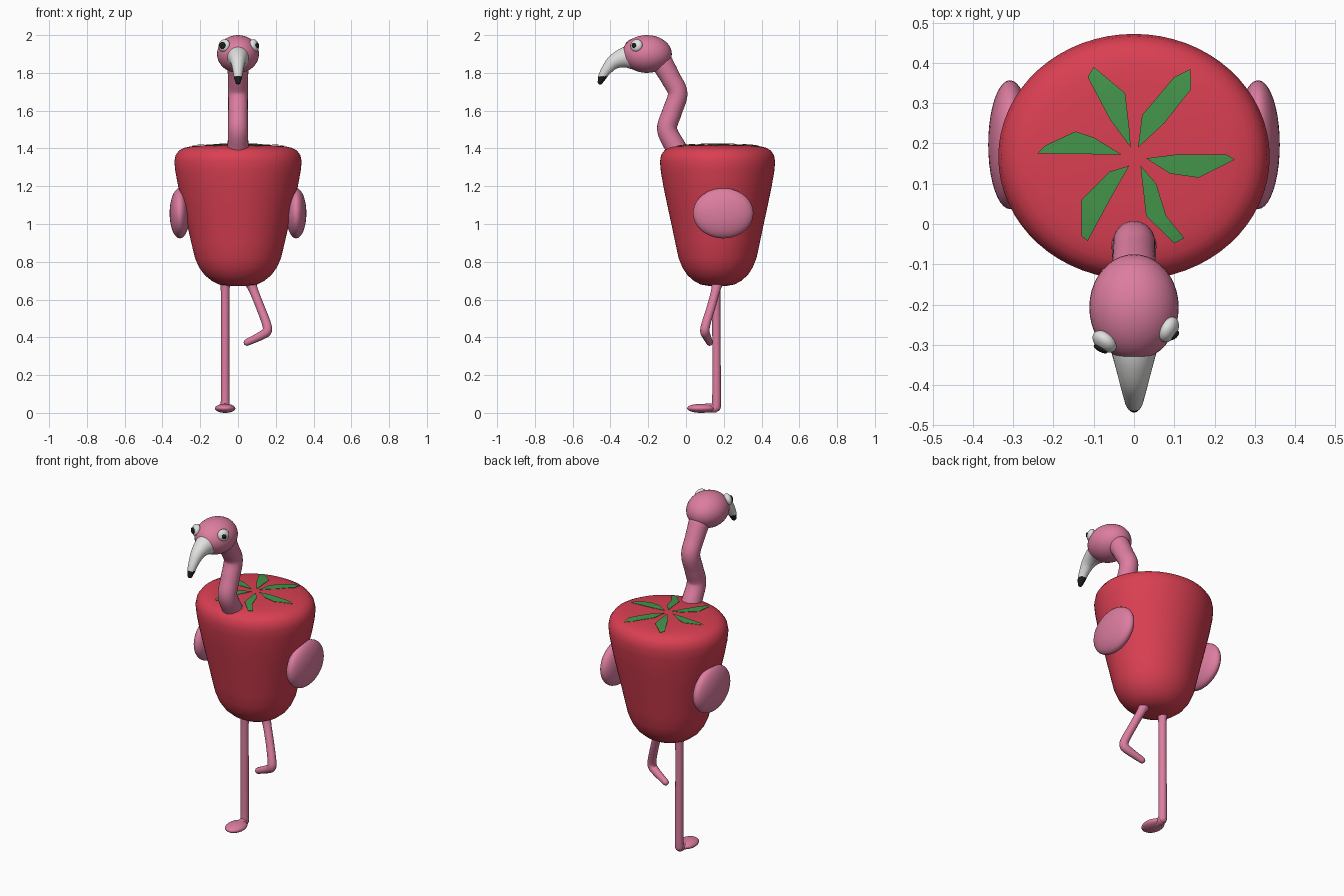
import bpy, bmesh, math
from mathutils import Vector, Matrix

if "Cube" in bpy.data.objects:
    bpy.data.objects.remove(bpy.data.objects["Cube"])


def material(name, rgb):
    m = bpy.data.materials.new(name)
    m.diffuse_color = (*rgb, 1)
    m.use_nodes = True
    m.node_tree.nodes["Principled BSDF"].inputs["Base Color"].default_value = m.diffuse_color
    return m


RED = material("pepper red", (0.70, 0.05, 0.085))
PINK = material("flamingo pink", (0.72, 0.205, 0.35))
GREEN = material("leaf green", (0.058, 0.30, 0.07))
WHITE = material("beak white", (0.75, 0.75, 0.74))
BLACK = material("black", (0.012, 0.012, 0.012))


def finish(name, bm, *mats):
    bmesh.ops.recalc_face_normals(bm, faces=bm.faces)
    me = bpy.data.meshes.new(name)
    bm.to_mesh(me)
    bm.free()
    for m in mats:
        me.materials.append(m)
    for p in me.polygons:
        p.use_smooth = True
    ob = bpy.data.objects.new(name, me)
    bpy.context.collection.objects.link(ob)
    return ob


def loft(bm, rings):
    """Skin a list of point rings and close both ends."""
    vs = [[bm.verts.new(p) for p in r] for r in rings]
    n = len(vs[0])
    for a, b in zip(vs, vs[1:]):
        for i in range(n):
            bm.faces.new((a[i], a[(i + 1) % n], b[(i + 1) % n], b[i]))
    bm.faces.new(vs[0])
    bm.faces.new(vs[-1])


def catmull(pts, steps=6):
    pts = [Vector(p) for p in pts]
    ext = [2 * pts[0] - pts[1]] + pts + [2 * pts[-1] - pts[-2]]
    out = []
    for a, b, c, d in zip(ext, ext[1:], ext[2:], ext[3:]):
        for s in range(steps):
            t = s / steps
            out.append(0.5 * (2 * b + (c - a) * t + (2 * a - 5 * b + 4 * c - d) * t * t
                              + (3 * b - a - 3 * c + d) * t ** 3))
    return out + [pts[-1]]


def tube(name, pts, mats, sides=24):
    """Tube through (x, y, z, radius) points with a rounded far end."""
    path = catmull(pts)
    pos = [p.to_3d() for p in path]
    rad = [p[3] for p in path]
    end, r, d = pos[-1], rad[-1], (pos[-1] - pos[-2]).normalized()
    for k in range(1, 5):
        a = k * math.pi / 2 / 4.3
        pos.append(end + d * r * math.sin(a))
        rad.append(r * math.cos(a))
    rings, u = [], None
    for i, p in enumerate(pos):
        t = (pos[min(i + 1, len(pos) - 1)] - pos[max(i - 1, 0)]).normalized()
        if u is None:
            u = t.orthogonal()
        u = (u - t * u.dot(t)).normalized()
        v = t.cross(u)
        rings.append([p + rad[i] * (u * math.cos(2 * math.pi * k / sides)
                                    + v * math.sin(2 * math.pi * k / sides))
                      for k in range(sides)])
    bm = bmesh.new()
    loft(bm, rings)
    return finish(name, bm, *mats)


def ellipsoid(name, centre, radii, mat, axis=None, seg=40):
    """Scaled ball; axis optionally turns its local z."""
    bm = bmesh.new()
    bmesh.ops.create_uvsphere(bm, u_segments=seg, v_segments=seg // 2, radius=1)
    rot = Vector(axis).to_track_quat('Z', 'Y').to_matrix().to_4x4() if axis else Matrix()
    bm.transform(Matrix.Translation(centre) @ rot @ Matrix.Diagonal((*radii, 1)))
    return finish(name, bm, mat)


# Body: tapered rounded bell pepper, slightly oval
CY, OVAL = 0.167, 0.905
PROFILE = [(0.672, 0.05), (0.68, 0.10), (0.70, 0.14), (0.73, 0.177), (0.77, 0.206),
           (0.82, 0.228), (0.9, 0.247), (1.0, 0.27), (1.1, 0.294), (1.2, 0.317),
           (1.28, 0.332), (1.33, 0.337), (1.365, 0.330), (1.39, 0.311), (1.403, 0.285),
           (1.411, 0.25), (1.416, 0.2), (1.42, 0.1), (1.42, 0.01)]
bm = bmesh.new()
N = 64
loft(bm, [[(r * math.cos(2 * math.pi * k / N), CY + OVAL * r * math.sin(2 * math.pi * k / N), z)
           for k in range(N)] for z, r in PROFILE])
finish("body", bm, RED)


def top_z(x, y):
    r = math.hypot(x, (y - CY) / OVAL)
    top = PROFILE[11:]
    for (z0, r0), (z1, r1) in zip(top, top[1:]):
        if r >= r1:
            return z0 + (z1 - z0) * (r0 - r) / (r0 - r1)
    return 1.42


# Leaf star: six thin plates following the top of the body
LEAVES = [
    [(-.008, .19), (-.012, .24), (-.022, .325), (-.10, .39), (-.115, .365), (-.06, .26)],
    [(.01, .19), (.02, .27), (.10, .365), (.14, .385), (.142, .335), (.075, .25)],
    [(.03, .163), (.09, .125), (.16, .115), (.25, .16), (.23, .172), (.1, .172)],
    [(.016, .145), (.055, .10), (.08, .02), (.125, -.035), (.10, -.048), (.03, .02)],
    [(-.012, .145), (-.06, .06), (-.115, -.042), (-.13, -.03), (-.13, .06), (-.06, .13)],
    [(-.03, .172), (-.09, .173), (-.24, .175), (-.22, .195), (-.145, .23), (-.1, .215)]]
bm = bmesh.new()
for leaf in LEAVES:
    bm.faces.new([bm.verts.new((x, y, 0)) for x, y in leaf])
bmesh.ops.triangulate(bm, faces=bm.faces[:])
bmesh.ops.subdivide_edges(bm, edges=bm.edges[:], cuts=3, use_grid_fill=True)
for v in bm.verts:
    v.co.z = top_z(v.co.x, v.co.y) + 0.003
for f in bm.faces:
    f.normal_update()
    if f.normal.z < 0:
        f.normal_flip()
ext = bmesh.ops.extrude_face_region(bm, geom=bm.faces[:])
for v in ext["geom"]:
    if isinstance(v, bmesh.types.BMVert):
        v.co.z += 0.002
star = finish("leaf_star", bm, GREEN)
for p in star.data.polygons:
    p.use_smooth = False

# Neck and head
tube("neck", [(0, -.04, 1.36, .064), (0, -.055, 1.405, .056), (0, -.10, 1.50, .053),
              (0, -.075, 1.59, .052), (0, -.044, 1.69, .052), (0, -.08, 1.77, .053),
              (0, -.125, 1.85, .058)], [PINK])
ellipsoid("head", (0, -.207, 1.90), (.111, .132, .10), PINK)

# Hooked beak with a black tip
beak = tube("beak", [(0, -.27, 1.885, .07), (0, -.33, 1.88, .053), (0, -.385, 1.855, .038),
                     (0, -.425, 1.81, .027), (0, -.445, 1.775, .021), (0, -.454, 1.752, .014)],
            [WHITE, BLACK])
for p in beak.data.polygons:
    p.material_index = 1 if p.center.z < 1.782 else 0

# Eyes, set slightly unevenly
for side, c, axis, pr in (("left", (-.073, -.292, 1.945), (-.6, -.75, .25), .019),
                          ("right", (.086, -.262, 1.945), (.85, -.45, .25), .014)):
    a = Vector(axis).normalized()
    ellipsoid(side + "_eye", c, (.034, .034, .022), WHITE, axis, 24)
    look = Vector((a.x, a.y - .35, 0)).normalized()
    ellipsoid(side + "_pupil", Vector(c) + look * .021, (pr, pr, .007), BLACK, look, 20)

# Wings
for side, s in (("left", -1), ("right", 1)):
    ellipsoid(side + "_wing", (s * .308, .197, 1.057), (.054, .16, .133), PINK)

# Standing leg and foot
tube("standing_leg", [(-.068, .16, .66, .045), (-.068, .16, .69, .03), (-.068, .16, .73 - .09, .023),
                      (-.068, .161, .40, .022), (-.068, .162, .1, .023), (-.068, .16, .03, .024)][1:],
     [PINK])
tube("ankle", [(-.068, .162, .026, .024), (-.068, .13, .025, .024), (-.068, .08, .025, .023)], [PINK])
ellipsoid("foot", (-.068, .08, .024), (.054, .074, .024), PINK)

# Raised bent leg
tube("raised_leg", [(.064, .165, .70, .04), (.078, .16, .66, .025), (.118, .133, .56, .023),
                    (.152, .105, .468, .024), (.153, .10, .432, .025), (.125, .107, .41, .023),
                    (.048, .125, .373, .018)], [PINK])
